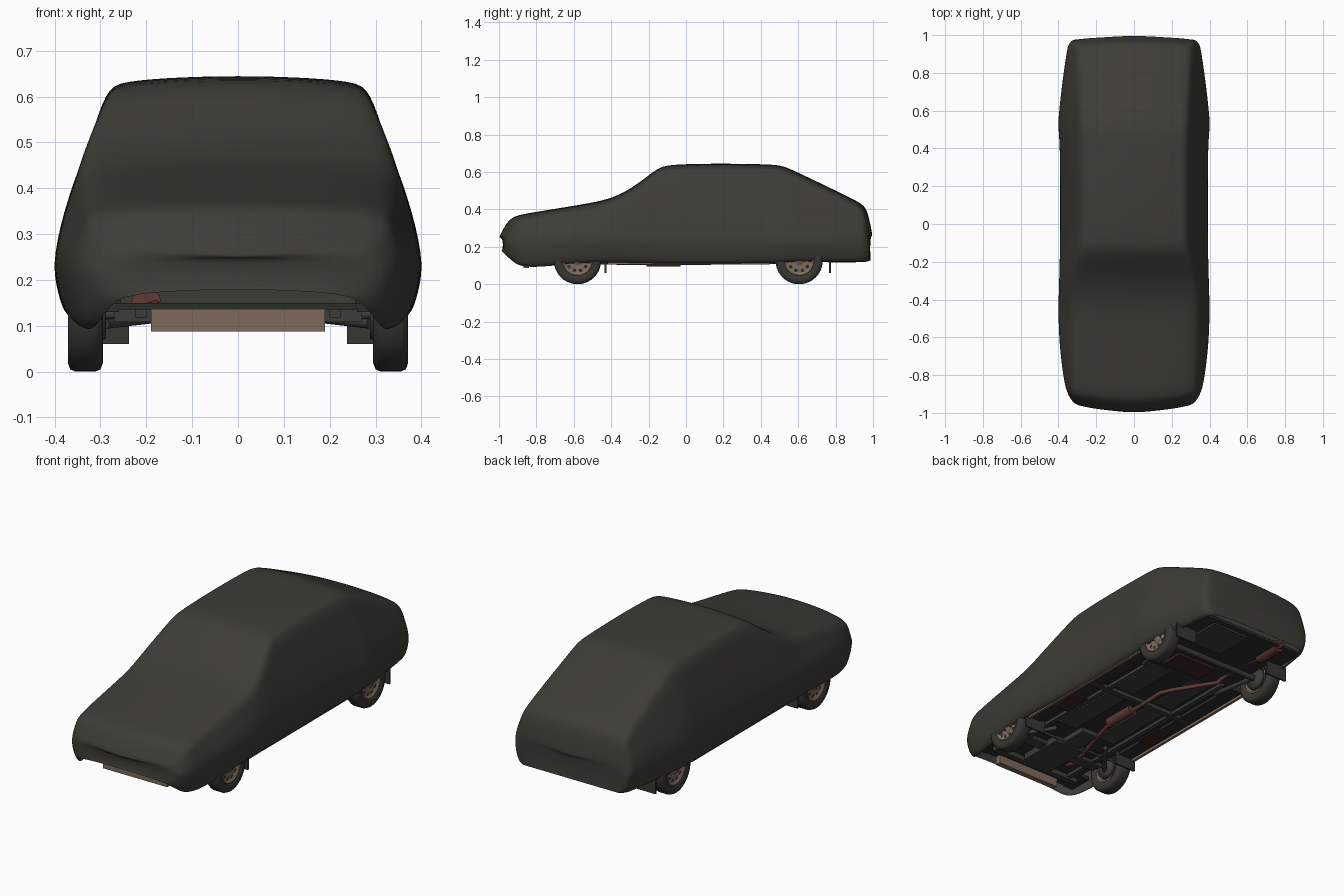
import bpy, bmesh, math
from mathutils import Vector

cube = bpy.data.objects.get("Cube")
if cube:
    bpy.data.objects.remove(cube, do_unlink=True)


def material(name, rgb):
    m = bpy.data.materials.new(name)
    m.use_nodes = True
    m.diffuse_color = (*rgb, 1)
    m.node_tree.nodes["Principled BSDF"].inputs["Base Color"].default_value = (*rgb, 1)
    return m


CLOTH = material("dark olive cloth", (0.047, 0.046, 0.037))
RUBBER = material("tyre rubber", (0.038, 0.037, 0.031))
RIM = material("dusty beige metal", (0.21, 0.145, 0.105))
UNDER = material("underbody black", (0.024, 0.026, 0.023))
STEEL = material("chassis grey", (0.045, 0.047, 0.042))
RUST = material("rusty exhaust", (0.12, 0.042, 0.034))
DEEP = material("dark rust", (0.05, 0.018, 0.016))


def finish(name, bm, mat, smooth=True):
    bmesh.ops.recalc_face_normals(bm, faces=bm.faces)
    me = bpy.data.meshes.new(name)
    bm.to_mesh(me)
    bm.free()
    me.materials.append(mat)
    if smooth:
        me.shade_smooth()
    ob = bpy.data.objects.new(name, me)
    bpy.context.collection.objects.link(ob)
    return ob


def box(name, mat, x, y, z):
    """Box from three (low, high) ranges."""
    bm = bmesh.new()
    bmesh.ops.create_cube(bm, size=1)
    for v in bm.verts:
        v.co = [r[0] if c < 0 else r[1] for c, r in zip(v.co, (x, y, z))]
    return finish(name, bm, mat, False)


def both(name, mat, x, y, z):
    box("left_" + name, mat, x, y, z)
    box("right_" + name, mat, (-x[1], -x[0]), y, z)


def revolve(name, mat, profile, centre, steps=40):
    """Spin (radius, offset) points about an axis along x."""
    bm = bmesh.new()
    vs = [bm.verts.new((o, 0, r)) for r, o in profile]
    es = [bm.edges.new(p) for p in zip(vs, vs[1:])]
    bmesh.ops.spin(bm, geom=vs + es, cent=(0, 0, 0), axis=(1, 0, 0),
                   angle=math.tau, steps=steps)
    bmesh.ops.remove_doubles(bm, verts=bm.verts, dist=0.0002)
    bmesh.ops.translate(bm, verts=bm.verts, vec=centre)
    return finish(name, bm, mat)


def pipe(name, mat, points, radius):
    cu = bpy.data.curves.new(name, "CURVE")
    cu.dimensions = "3D"
    cu.bevel_depth, cu.bevel_resolution, cu.use_fill_caps = radius, 3, True
    sp = cu.splines.new("POLY")
    sp.points.add(len(points) - 1)
    for p, co in zip(sp.points, points):
        p.co = (*co, 1)
    cu.materials.append(mat)
    ob = bpy.data.objects.new(name, cu)
    bpy.context.collection.objects.link(ob)
    return ob


# Cloth cover: stations of y, top z, top half width, widest half width, hem z, bow
stations = [
    (-1.0, 0.25, 0.26, 0.28, 0.18, 0.03), (-0.985, 0.29, 0.30, 0.33, 0.145, 0.05),
    (-0.945, 0.352, 0.325, 0.352, 0.11, 0.045), (-0.9, 0.371, 0.33, 0.365, 0.095, 0.03),
    (-0.8, 0.388, 0.332, 0.38, 0.09, 0.01), (-0.62, 0.417, 0.335, 0.4, 0.11, 0),
    (-0.44, 0.447, 0.34, 0.404, 0.118, 0), (-0.34, 0.485, 0.345, 0.4, 0.115, 0),
    (-0.24, 0.55, 0.325, 0.398, 0.112, 0), (-0.15, 0.624, 0.295, 0.396, 0.11, 0),
    (-0.09, 0.641, 0.288, 0.395, 0.11, 0), (0.15, 0.647, 0.288, 0.394, 0.108, 0),
    (0.42, 0.643, 0.288, 0.396, 0.112, 0), (0.51, 0.637, 0.288, 0.405, 0.115, 0),
    (0.57, 0.612, 0.289, 0.404, 0.12, 0), (0.76, 0.521, 0.298, 0.382, 0.118, 0),
    (0.92, 0.443, 0.305, 0.358, 0.118, 0), (0.965, 0.414, 0.305, 0.35, 0.12, -0.015),
    (0.985, 0.33, 0.305, 0.335, 0.12, -0.02), (0.998, 0.26, 0.29, 0.32, 0.13, -0.015)]


def section(y, top, wt, wm, hem, bow):
    mid = min(0.25, (top + hem) / 2)
    d = min(0.03, (top - mid) * 0.4)
    edge = top - d
    half = [(wt * 0.45, top - d * 0.1), (wt * 0.88, top - d * 0.4), (wt, edge),
            (wt + (wm - wt) * 0.32, edge + (mid - edge) * 0.3),
            (wt + (wm - wt) * 0.72, edge + (mid - edge) * 0.62),
            (wm, mid), (wm - 0.006, mid + (hem - mid) * 0.45),
            (wm - 0.025, hem + 0.006), (wm - 0.05, hem)]
    pts = [(-x, z) for x, z in reversed(half)] + [(0, top)] + half
    return [(x, y + bow * (x / 0.35) ** 2, z) for x, z in pts]


bm = bmesh.new()
rings = [[bm.verts.new(p) for p in section(*s)] for s in stations]
for a, b in zip(rings, rings[1:]):
    for i in range(len(a) - 1):
        bm.faces.new((a[i], a[i + 1], b[i + 1], b[i]))
for r in (rings[0], rings[-1]):      # nose and tail panels
    n = len(r)
    for i in range(n // 2 - 1):
        bm.faces.new((r[i], r[i + 1], r[n - 2 - i], r[n - 1 - i]))
    bm.faces.new(r[n // 2 - 1:n // 2 + 2])
cover = finish("cloth_cover", bm, CLOTH)
sub = cover.modifiers.new("smooth", "SUBSURF")
sub.levels = sub.render_levels = 2

# Wheels
R, WX = 0.126, 0.333
tyre = [(0.078, -0.03), (0.09, -0.037), (0.108, -0.038), (0.121, -0.033), (R, -0.022),
        (R, 0.022), (0.121, 0.033), (0.108, 0.038), (0.09, 0.037), (0.078, 0.03)]
rim = [(0.079, -0.032), (0.074, -0.02), (0.073, 0.015), (0.08, 0.031), (0.074, 0.032),
       (0.068, 0.018), (0.05, 0.022), (0.036, 0.026), (0.026, 0.016), (0.02, 0.03), (0, 0.031)]
for side, s in (("left", 1), ("right", -1)):
    for end, wy in (("front", -0.58), ("rear", 0.605)):
        tag, c = side + "_" + end, Vector((s * WX, wy, R))
        revolve(tag + "_tyre", RUBBER, tyre, c)
        revolve(tag + "_rim", RIM, [(r, s * o) for r, o in rim], c)
        revolve(tag + "_brake", STEEL, [(0, -s * 0.045), (0.055, -s * 0.045),
                                        (0.06, -s * 0.02), (0, -s * 0.02)], c, 24)
        # dark vents round the rim
        bm = bmesh.new()
        for k in range(10):
            a = math.tau * k / 10
            corners = [(0.047, -0.13), (0.063, -0.15), (0.063, 0.15), (0.047, 0.13)]
            bm.faces.new([bm.verts.new(c + Vector((s * (0.026 if r < 0.05 else 0.022),
                          r * math.cos(a + t), r * math.sin(a + t)))) for r, t in corners])
        finish(tag + "_rim_vents", bm, UNDER, False)
    
# Floor and wheel wells
box("floor_centre", UNDER, (-0.265, 0.265), (-0.87, 0.93), (0.135, 0.15))
both("floor_side", UNDER, (0.26, 0.355), (-0.43, 0.45), (0.12, 0.15))
both("floor_tail", UNDER, (0.26, 0.325), (0.76, 0.93), (0.135, 0.15))
both("floor_nose", UNDER, (0.26, 0.32), (-0.87, -0.74), (0.13, 0.15))
for end, wy in (("front", -0.585), ("rear", 0.605)):
    both(end + "_well_top", UNDER, (0.25, 0.37), (wy - 0.16, wy + 0.16), (0.265, 0.275))
    both(end + "_well_wall", UNDER, (0.255, 0.265), (wy - 0.16, wy + 0.16), (0.14, 0.27))

# Sills, rails, raised floor panels and crossmembers
both("sill", RIM, (0.338, 0.352), (-0.42, 0.45), (0.106, 0.125))
both("chassis_rail", STEEL, (0.2, 0.225), (-0.82, 0.45), (0.118, 0.137))
both("front_floor_panel", STEEL, (0.07, 0.18), (-0.38, 0.02), (0.128, 0.137))
both("rear_floor_panel", STEEL, (0.07, 0.18), (0.08, 0.38), (0.128, 0.137))
both("rusty_floor_patch", DEEP, (0.235, 0.32), (-0.25, -0.09), (0.112, 0.121))
box("fuel_tank", DEEP, (-0.08, 0.16), (0.42, 0.55), (0.122, 0.137))
box("spare_wheel_well", STEEL, (0.0, 0.22), (0.68, 0.9), (0.125, 0.137))
box("front_crossmember", STEEL, (-0.25, 0.25), (-0.63, -0.58), (0.108, 0.137))
box("middle_crossmember", STEEL, (-0.33, 0.33), (0.03, 0.06), (0.115, 0.137))
box("nose_crossmember", STEEL, (-0.27, 0.27), (-0.8, -0.77), (0.108, 0.137))
box("engine_sump", STEEL, (-0.08, 0.1), (-0.75, -0.5), (0.1, 0.137))
box("gearbox", STEEL, (-0.05, 0.05), (-0.5, -0.35), (0.108, 0.137))
box("front_valance", RIM, (-0.19, 0.19), (-0.87, -0.84), (0.088, 0.137))

# Axles and suspension
pipe("rear_axle", STEEL, [(-0.3, 0.605, 0.125), (0.3, 0.605, 0.125)], 0.015)
pipe("front_axle", STEEL, [(-0.3, -0.58, 0.125), (0.3, -0.58, 0.125)], 0.011)
pipe("steering_rod", STEEL, [(-0.3, -0.5, 0.12), (0.3, -0.5, 0.12)], 0.007)
for side, s in (("left", 1), ("right", -1)):
    pipe(side + "_trailing_arm", STEEL, [(s * 0.24, 0.36, 0.125), (s * 0.27, 0.6, 0.115)], 0.012)
    pipe(side + "_front_arm", STEEL, [(s * 0.16, -0.42, 0.12), (s * 0.29, -0.58, 0.105)], 0.012)

# Exhaust
pipe("exhaust_pipe", RUST, [(-0.14, -0.7, 0.135), (-0.14, -0.64, 0.118), (-0.02, -0.24, 0.113),
     (-0.01, 0.2, 0.115), (-0.04, 0.26, 0.117), (-0.17, 0.46, 0.12), (-0.18, 0.55, 0.145),
     (-0.18, 0.66, 0.145), (-0.2, 0.76, 0.138), (-0.2, 0.95, 0.138)], 0.011)
pipe("middle_silencer", RUST, [(-0.015, -0.21, 0.122), (-0.015, -0.03, 0.122)], 0.028)
pipe("rear_silencer", RUST, [(-0.2, 0.76, 0.148), (-0.2, 0.91, 0.148)], 0.034)

# Mud flaps
both("front_mud_flap", RUBBER, (0.238, 0.362), (-0.435, -0.425), (0.06, 0.14))
both("rear_mud_flap", RUBBER, (0.238, 0.362), (0.765, 0.775), (0.06, 0.14))
